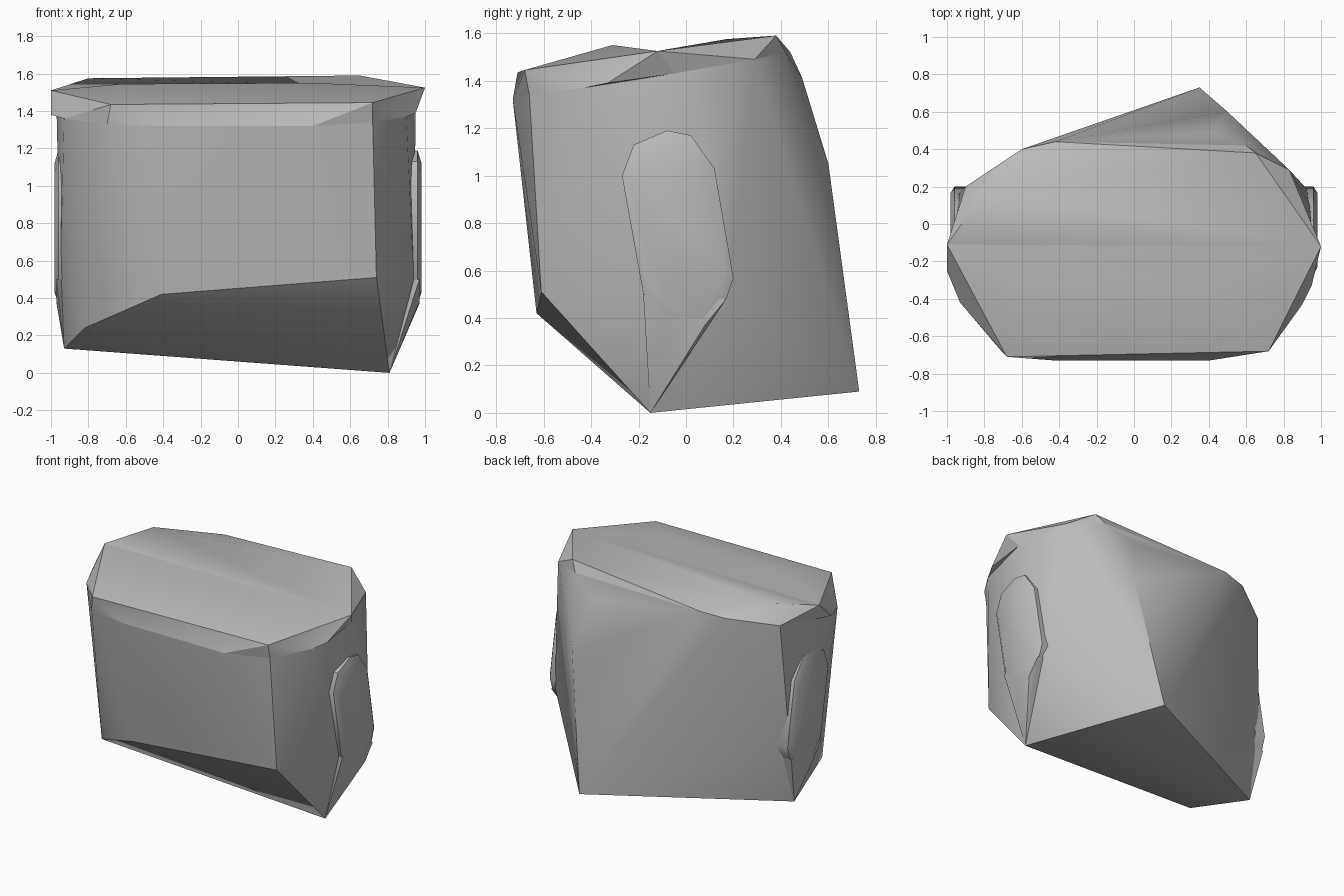
import bpy
import bmesh
from math import radians
from mathutils import Vector

default_cube = bpy.data.objects.get("Cube")
if default_cube:
    bpy.data.objects.remove(default_cube, do_unlink=True)

# One plain stone colour for every part
grey = bpy.data.materials.new("warm_neutral_grey")
grey.use_nodes = True
stone_colour = (0.5, 0.5, 0.5, 1)
grey.diffuse_color = stone_colour
grey.node_tree.nodes["Principled BSDF"].inputs["Base Color"].default_value = stone_colour


def build_hull(name, corners, smooth_angle=32):
    """Wrap a faceted shell around corner points and soften shallow creases."""
    shell = bmesh.new()
    for corner in corners:
        shell.verts.new(corner)
    result = bmesh.ops.convex_hull(shell, input=shell.verts[:])
    unused = set(result["geom_interior"]) | set(result["geom_unused"])
    loose = [item for item in unused if isinstance(item, bmesh.types.BMVert)]
    bmesh.ops.delete(shell, geom=loose, context="VERTS")
    bmesh.ops.recalc_face_normals(shell, faces=shell.faces[:])

    mesh = bpy.data.meshes.new(name)
    shell.to_mesh(mesh)
    shell.free()
    mesh.materials.append(grey)
    mesh.shade_smooth()
    mesh.set_sharp_from_angle(angle=radians(smooth_angle))
    part = bpy.data.objects.new(name, mesh)
    bpy.context.scene.collection.objects.link(part)
    return part


# Rim where the lid meets the body, front and back halves
front_rim = [
    (-.42, -.73, 1.32), (.4, -.73, 1.32),
    (-.7, -.69, 1.33), (.72, -.66, 1.34),
    (-.93, -.42, 1.36), (.9, -.43, 1.37),
]
side_rim = [(-.97, -.1, 1.4), (.95, -.05, 1.43)]
back_rim = [
    (-.9, .2, 1.45), (-.6, .4, 1.5), (-.42, .44, 1.52),
    (.6, .42, 1.52), (.83, .29, 1.49),
]

# Body: slanted underside, bulging back and flanks
underside = [
    (.81, -.15, 0), (-.82, -.4, .24), (-.41, -.63, .42),
    (.74, -.61, .51), (-.93, .08, .13), (.35, .73, .09),
]
back_bulge = [(.5, .6, 1.05), (.42, .49, 1.41), (-.25, .5, .9)]
flanks = [
    (.94, -.18, .5), (.94, .17, .5), (.94, .1, 1.05),
    (-.95, -.16, .5), (-.95, .15, .5),
]
build_hull("body", underside + back_bulge + flanks + front_rim + side_rim + back_rim)

# Lid: two sloping halves meeting in a shallow valley
valley = [(-1, -.11, 1.51), (1, -.12, 1.525)]
front_ridge = [(-.62, -.31, 1.545), (.4, -.31, 1.55)]
front_lip = [(-.68, -.71, 1.435), (.72, -.68, 1.445)]
lid_corners = [(-1, -.25, 1.38), (.95, -.33, 1.39)]
back_ridge = [(-.8, .17, 1.575), (.65, .38, 1.59)]
build_hull("lid_front", valley + front_ridge + front_lip + lid_corners + front_rim + side_rim)
build_hull("lid_back", valley + back_ridge + side_rim + back_rim)

# Side panels: raised rounded plates, mirrored on both flanks
panel_outline = [
    (-.27, 1), (-.22, 1.13), (-.08, 1.19), (.02, 1.17), (.12, 1.03),
    (.2, .57), (.17, .48), (.08, .37), (-.08, .38), (-.18, .5),
]
panel_centre = Vector((-.02, .75))


def panel_ring(x, scale):
    ring = []
    for point in panel_outline:
        y, z = panel_centre + (Vector(point) - panel_centre) * scale
        ring.append((x, y, z))
    return ring


for name, side in (("left_panel", 1), ("right_panel", -1)):
    rings = panel_ring(side * .88, 1) + panel_ring(side * .96, 1) + panel_ring(side * .98, .85)
    build_hull(name, rings)

    # Short wedge that tapers from the panel to the nearest low corner
    foot = underside[0] if side > 0 else underside[4]
    toe = [(side * .97, y, z) for y, z in panel_outline[-4:]]
    root = [(side * .85, y, z) for y, z in panel_outline[-4:]]
    build_hull(name + "_foot", toe + root + [foot])
